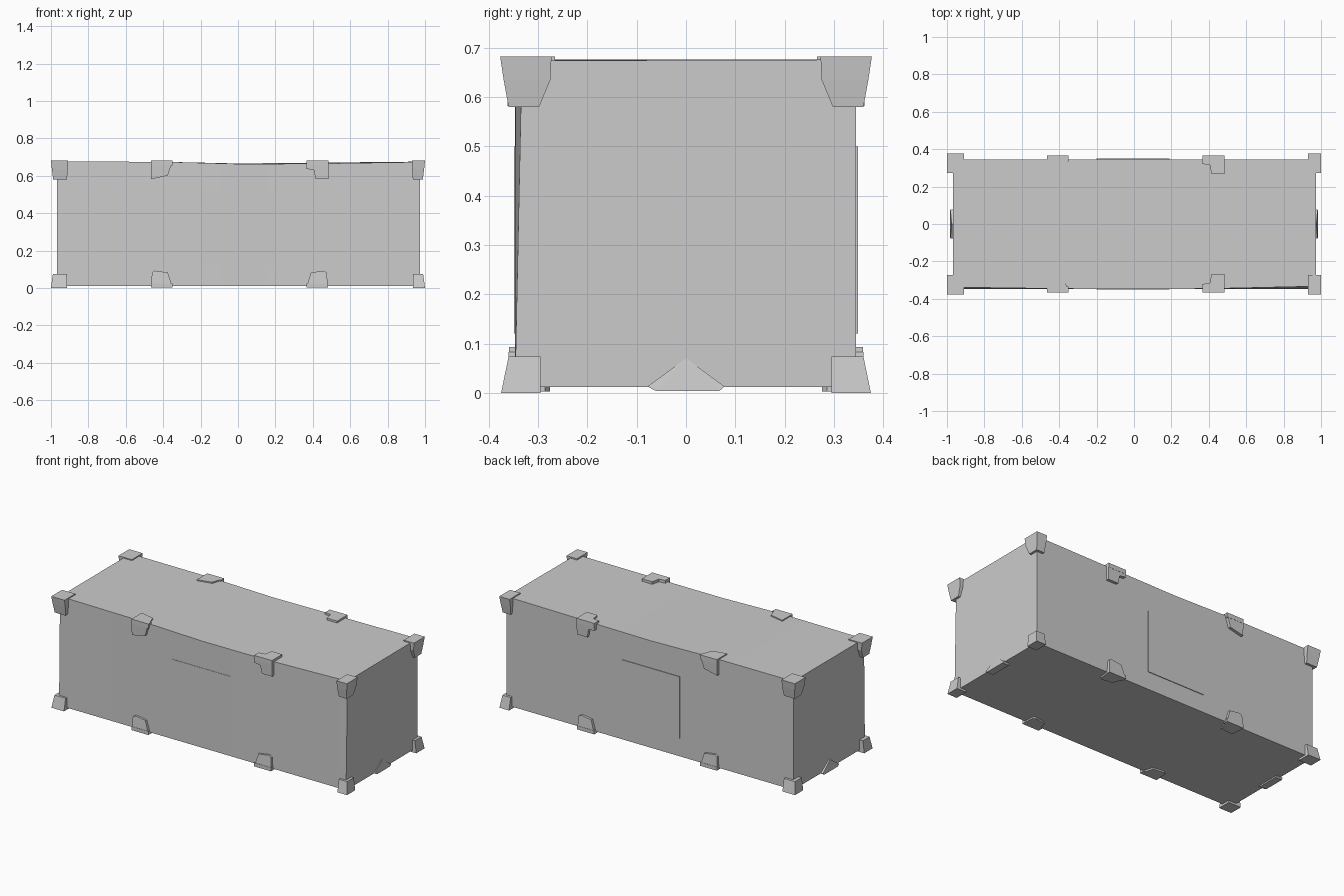
import bpy
import bmesh
import math

if "Cube" in bpy.data.objects:
    bpy.data.objects.remove(bpy.data.objects["Cube"], do_unlink=True)

grey = bpy.data.materials.new("plain_grey")
GREY = (0.6, 0.6, 0.6, 1)
grey.use_nodes = True
grey.diffuse_color = GREY
grey.node_tree.nodes["Principled BSDF"].inputs["Base Color"].default_value = GREY


def finish(bm, name):
    bmesh.ops.recalc_face_normals(bm, faces=bm.faces)
    mesh = bpy.data.meshes.new(name)
    bm.to_mesh(mesh)
    bm.free()
    mesh.materials.append(grey)
    obj = bpy.data.objects.new(name, mesh)
    bpy.context.collection.objects.link(obj)
    return obj


def hull(name, points):
    bm = bmesh.new()
    for p in points:
        bm.verts.new(p)
    bmesh.ops.convex_hull(bm, input=bm.verts)
    bmesh.ops.dissolve_limit(bm, angle_limit=0.01, verts=bm.verts, edges=bm.edges)
    return finish(bm, name)


def prism(name, outline, place, near, far):
    """Extrude an outline; place(u, v, w) maps it into the model."""
    bm = bmesh.new()
    loops = [[bm.verts.new(place(u, v, w)) for u, v in outline] for w in (near, far)]
    bm.faces.new(loops[0])
    bm.faces.new(loops[1])
    n = len(outline)
    for i in range(n):
        j = (i + 1) % n
        bm.faces.new((loops[0][i], loops[0][j], loops[1][j], loops[1][i]))
    return finish(bm, name)


# Long body, lofted through slightly sagging cross-sections
SECTIONS = [  # x, front top y, front top z, back top z
    (-0.968, -0.338, 0.676, 0.676),
    (-0.4, -0.346, 0.675, 0.675),
    (0.0, -0.347, 0.664, 0.666),
    (0.4, -0.346, 0.665, 0.67),
    (0.974, -0.333, 0.674, 0.676),
]
bm = bmesh.new()
rings = []
for x, fy, fz, bz in SECTIONS:
    ring = [(x, -0.347, 0.012), (x, 0.345, 0.012), (x, 0.345, bz), (x, fy, fz)]
    rings.append([bm.verts.new(p) for p in ring])
for a, b in zip(rings, rings[1:]):
    for i in range(4):
        j = (i + 1) % 4
        bm.faces.new((a[i], a[j], b[j], b[i]))
bm.faces.new(rings[0])
bm.faces.new(rings[-1])
body = finish(bm, "body")
bpy.context.view_layer.objects.active = body
body.select_set(True)
bpy.ops.object.shade_smooth_by_angle(angle=math.radians(30))
body.select_set(False)

# Square panels, nearly flush with the long sides
PANEL = [(-0.2, 0.12), (0.19, 0.12), (0.19, 0.5), (-0.2, 0.5)]
for side, label in ((-1, "front"), (1, "back")):
    prism(label + "_panel", PANEL, lambda u, v, w: (u, side * w, v), 0.338, 0.349)


def level(sx, sy, x0, x1, y0, y1, z):
    return [(sx * x, sy * y, z) for x in (x0, x1) for y in (y0, y1)]


# Corner blocks: flared at the top, slightly tapered at the bottom
for sx, xname in ((-1, "right"), (1, "left")):
    inner = 0.91 if sx < 0 else 0.93
    for sy, yname in ((-1, "front"), (1, "back")):
        tag = yname + "_" + xname
        hull("upper_corner_" + tag,
             level(sx, sy, inner, 1.0, 0.273, 0.377, 0.682)
             + level(sx, sy, inner, 0.995, 0.275, 0.37, 0.635)
             + level(sx, sy, inner + 0.005, 0.988, 0.298, 0.36, 0.58))
        hull("lower_corner_" + tag,
             level(sx, sy, inner + 0.005, 1.0, 0.295, 0.375, 0.0)
             + level(sx, sy, inner + 0.005, 0.99, 0.295, 0.36, 0.074))

    # Small bulge under the middle of each end
    hull("end_bulge_" + xname,
         [(sx * x, y, 0.004) for x in (0.94, 0.984) for y in (-0.062, 0.068)]
         + [(sx * x, y, 0.013) for x in (0.94, 0.982) for y in (-0.078, 0.078)]
         + [(sx * 0.975, 0, 0.07), (sx * 0.94, 0, 0.07)])

# Edge clips: a side plate and a flat plate on each long edge
NOTCHED = [(-0.06, 0), (0.06, 0), (0.06, 0.1), (-0.01, 0.1), (-0.02, 0.05), (-0.06, 0.045)]
SLANTED = [(-0.055, 0), (0.06, 0), (0.035, 0.08), (-0.055, 0.1)]
RAISED = [(-0.055, 0), (0.06, 0), (0.035, 0.08), (-0.035, 0.09), (-0.05, 0.08)]

for cx, xname in ((-0.41, "right"), (0.425, "left")):
    for sy, yname in ((-1, "front"), (1, "back")):
        tag = yname + "_" + xname
        upper = NOTCHED if cx > 0 else SLANTED
        lean = 1 if cx < 0 else -1
        prism("upper_clip_side_" + tag, upper,
              lambda u, v, w: (cx + u, sy * (w - 0.04 * v), 0.682 - v), 0.335, 0.366)
        prism("upper_clip_top_" + tag, upper,
              lambda u, v, w: (cx + u, sy * (0.366 - v), w), 0.655, 0.682)
        prism("lower_clip_side_" + tag, RAISED,
              lambda u, v, w: (cx + lean * u, sy * (w - 0.08 * v), 0.003 + v), 0.335, 0.366)
        prism("lower_clip_base_" + tag, RAISED,
              lambda u, v, w: (cx + lean * u, sy * (0.366 - v), w), 0.003, 0.025)
